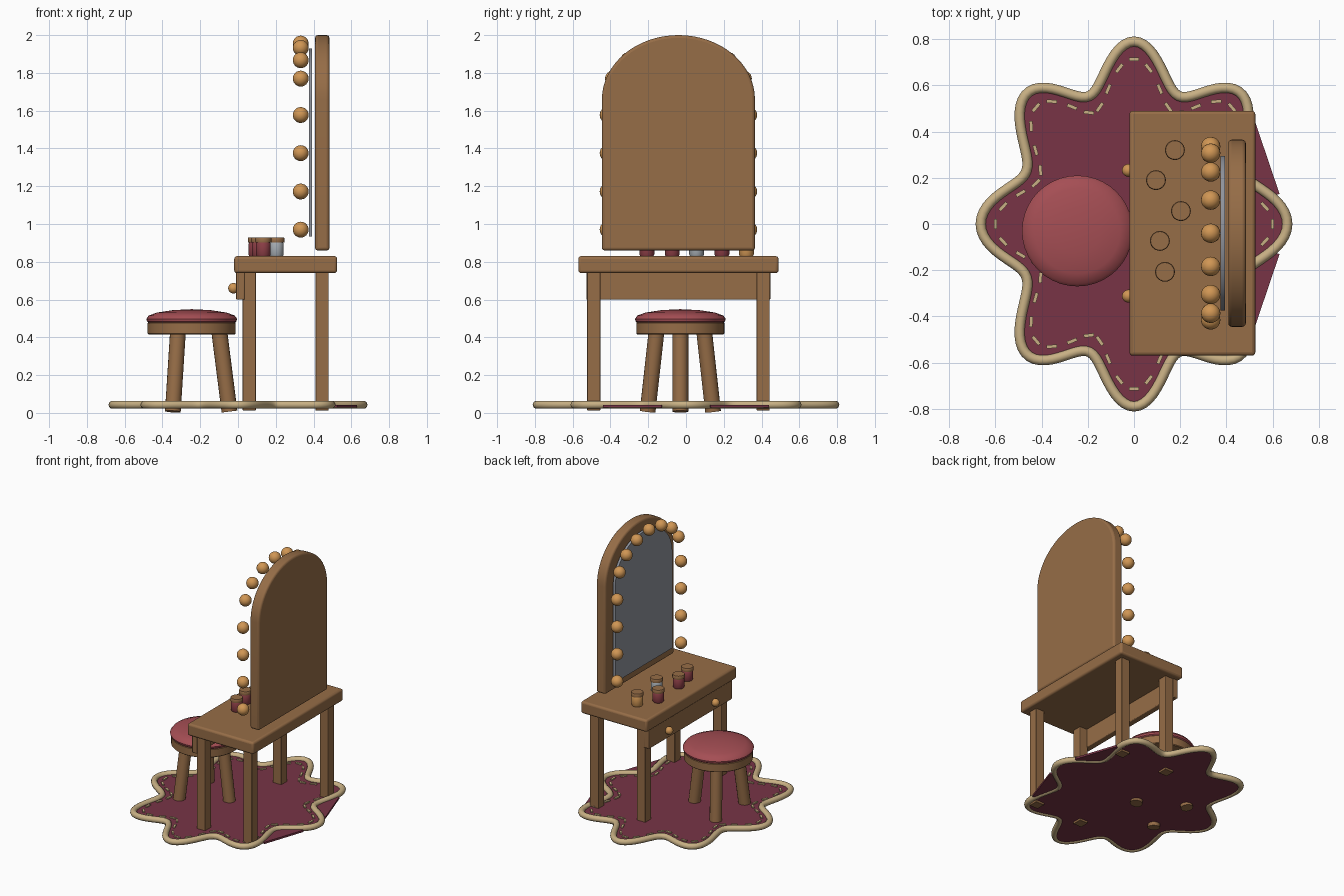
import bpy, bmesh, math
from mathutils import Vector, Matrix

cube = bpy.data.objects.get("Cube")
if cube:
    bpy.data.objects.remove(cube, do_unlink=True)


def material(name, rgb):
    lin = [((c / 255 + 0.055) / 1.055) ** 2.4 for c in rgb] + [1.0]
    m = bpy.data.materials.new(name)
    m.use_nodes = True
    m.diffuse_color = lin
    m.node_tree.nodes["Principled BSDF"].inputs["Base Color"].default_value = lin
    return m


WOOD = material("brown wood", (150, 109, 71))
AMBER = material("amber", (208, 150, 84))
GLASS = material("mirror grey", (144, 148, 157))
PALE = material("pale grey", (165, 172, 178))
CUSHION = material("rose cushion", (165, 78, 84))
RED = material("jar red", (140, 62, 70))
RUG = material("rug burgundy", (120, 52, 70))
CORD = material("beige cord", (200, 176, 132))


def finish(name, bm, mat, smooth=True, bevel=0):
    bmesh.ops.recalc_face_normals(bm, faces=bm.faces)
    me = bpy.data.meshes.new(name)
    bm.to_mesh(me)
    bm.free()
    ob = bpy.data.objects.new(name, me)
    bpy.context.collection.objects.link(ob)
    me.materials.append(mat)
    if bevel:
        b = ob.modifiers.new("bevel", 'BEVEL')
        b.width, b.segments, b.limit_method = bevel, 3, 'ANGLE'
    if smooth:
        bpy.ops.object.select_all(action='DESELECT')
        ob.select_set(True)
        bpy.context.view_layer.objects.active = ob
        bpy.ops.object.shade_smooth_by_angle(angle=math.radians(35))
    return ob


def box(name, lo, hi, mat, bevel=0.0):
    lo, hi = Vector(lo), Vector(hi)
    bm = bmesh.new()
    bmesh.ops.create_cube(bm, size=1)
    for v in bm.verts:
        v.co = (lo + hi) / 2 + v.co * (hi - lo)
    return finish(name, bm, mat, bevel=bevel)


def ball(name, centre, radius, mat):
    bm = bmesh.new()
    bmesh.ops.create_uvsphere(bm, u_segments=20, v_segments=12, radius=radius,
                              matrix=Matrix.Translation(centre))
    return finish(name, bm, mat)


def lathe(name, profile, x, y, mat, steps=32):
    bm = bmesh.new()
    vs = [bm.verts.new((x + r, y, z)) for r, z in profile]
    edges = [bm.edges.new(p) for p in zip(vs, vs[1:])]
    bmesh.ops.spin(bm, geom=vs + edges, cent=(x, y, 0), axis=(0, 0, 1),
                   angle=math.tau, steps=steps)
    bmesh.ops.remove_doubles(bm, verts=bm.verts, dist=0.0005)
    return finish(name, bm, mat)


def rod(name, a, b, radius, mat):
    a, b = Vector(a), Vector(b)
    turn = (b - a).to_track_quat('Z', 'Y').to_matrix().to_4x4()
    bm = bmesh.new()
    bmesh.ops.create_cone(bm, cap_ends=True, segments=16, radius1=radius, radius2=radius,
                          depth=(b - a).length, matrix=Matrix.Translation((a + b) / 2) @ turn)
    return finish(name, bm, mat)


def prism(name, points, push, mat, bevel=0.0):
    bm = bmesh.new()
    face = bm.faces.new([bm.verts.new(p) for p in points])
    new = bmesh.ops.extrude_face_region(bm, geom=[face])["geom"]
    bmesh.ops.translate(bm, vec=push, verts=[g for g in new if isinstance(g, bmesh.types.BMVert)])
    return finish(name, bm, mat, bevel=bevel)


MID = -0.04  # centre line of the vanity in y

# Table
box("table_top", (-0.02, MID - 0.53, 0.74), (0.525, MID + 0.53, 0.83), WOOD, 0.015)
box("drawer_front", (-0.01, MID - 0.487, 0.60), (0.035, MID + 0.487, 0.745), WOOD, 0.005)
for side, word in ((-1, "right"), (1, "left")):
    for x, end in ((0.06, "front"), (0.445, "back")):
        y = MID + side * 0.448
        box(f"table_leg_{word}_{end}", (x - 0.035, y - 0.035, 0.013),
            (x + 0.035, y + 0.035, 0.75), WOOD, 0.004)
    ball(f"drawer_knob_{word}", (-0.024, MID + side * 0.272, 0.66), 0.028, AMBER)


# Arched mirror
def arch(x, half, base, spring, rise):
    pts = [(x, MID - half, base), (x, MID + half, base)]
    for i in range(33):
        a = math.pi * i / 32
        pts.append((x, MID + half * math.cos(a), spring + rise * math.sin(a)))
    return pts


prism("mirror_frame", arch(0.408, 0.405, 0.86, 1.66, 0.34), (0.076, 0, 0), WOOD, 0.015)
prism("mirror_glass", arch(0.375, 0.335, 0.935, 1.65, 0.28), (0.018, 0, 0), GLASS)

# Bulbs up both sides and over the arch
spots = [(s * 0.375, z) for s in (-1, 1) for z in (0.97, 1.172, 1.375, 1.577)]
for i in range(-3, 4):
    a = math.radians(22.5 * i)
    spots.append((0.375 * math.sin(a), 1.655 + 0.30 * math.cos(a)))
for i, (dy, z) in enumerate(spots):
    ball(f"bulb_{i + 1}", (0.332, MID + dy, z), 0.042, AMBER)

# Jars with wooden lids
jars = [(0.177, 0.32, AMBER), (0.095, 0.19, RED), (0.203, 0.056, PALE),
        (0.112, -0.073, RED), (0.134, -0.207, RED)]
for i, (x, y, mat) in enumerate(jars):
    lathe(f"jar_{i + 1}", [(0, 0.829), (0.034, 0.829), (0.039, 0.838), (0.039, 0.895),
                           (0.034, 0.905), (0, 0.905)], x, y, mat, 24)
    lathe(f"jar_lid_{i + 1}", [(0, 0.903), (0.042, 0.903), (0.043, 0.908), (0.043, 0.924),
                               (0.04, 0.929), (0, 0.929)], x, y, WOOD, 24)

# Stool
SX, SY = -0.245, -0.03
lathe("stool_seat", [(0, 0.415), (0.228, 0.415), (0.233, 0.42), (0.233, 0.475), (0.228, 0.48),
                     (0, 0.48)], SX, SY, WOOD, 40)
lathe("stool_cushion", [(0, 0.475), (0.225, 0.475), (0.237, 0.485), (0.24, 0.498), (0.228, 0.515),
                        (0.185, 0.531), (0.1, 0.544), (0, 0.549)], SX, SY, CUSHION, 40)
for i in range(3):
    a = math.tau * i / 3
    d = Vector((math.cos(a), math.sin(a), 0))
    base = Vector((SX, SY, 0))
    rod(f"stool_leg_{i + 1}", base + d * 0.2 + Vector((0, 0, 0.007)),
        base + d * 0.146 + Vector((0, 0, 0.43)), 0.042, WOOD)


# Eight-lobed rug
def lobe(t, z, inset=0.0):
    r = 0.695 + 0.095 * math.cos(8 * t) - inset
    return Vector((0.84 * r * math.cos(t), r * math.sin(t), z))


N = 192
prism("rug", [lobe(math.tau * i / N, 0.028) for i in range(N)], (0, 0, 0.016), RUG)
for s, word in ((-1, "right"), (1, "left")):
    prism(f"rug_web_{word}", [(0.63, s * 0.13, 0.029), (0.525, s * 0.44, 0.029),
                              (0.42, s * 0.4, 0.029), (0.5, s * 0.1, 0.029)], (0, 0, 0.014), RUG)

# Cord around the rug edge
cu = bpy.data.curves.new("rug_cord", 'CURVE')
cu.dimensions = '3D'
cu.bevel_depth, cu.bevel_resolution = 0.022, 3
sp = cu.splines.new('POLY')
sp.points.add(N - 1)
for i, p in enumerate(sp.points):
    p.co = (*lobe(math.tau * i / N, 0.043), 1)
sp.use_cyclic_u = True
sp.use_smooth = True
cu.materials.append(CORD)
bpy.context.collection.objects.link(bpy.data.objects.new("rug_cord", cu))

# Running stitches just inside the cord
bm = bmesh.new()
STITCHES = 56
for i in range(STITCHES):
    t = math.tau * i / STITCHES
    a, b = lobe(t - 0.02, 0.046, 0.075), lobe(t + 0.02, 0.046, 0.075)
    d = (b - a).normalized()
    m = Matrix.Translation((a + b) / 2) @ Matrix.Rotation(math.atan2(d.y, d.x), 4, 'Z')
    bmesh.ops.create_cube(bm, size=1, matrix=m @ Matrix.Diagonal((0.045, 0.015, 0.012, 1)))
finish("rug_stitches", bm, CORD, smooth=False)
